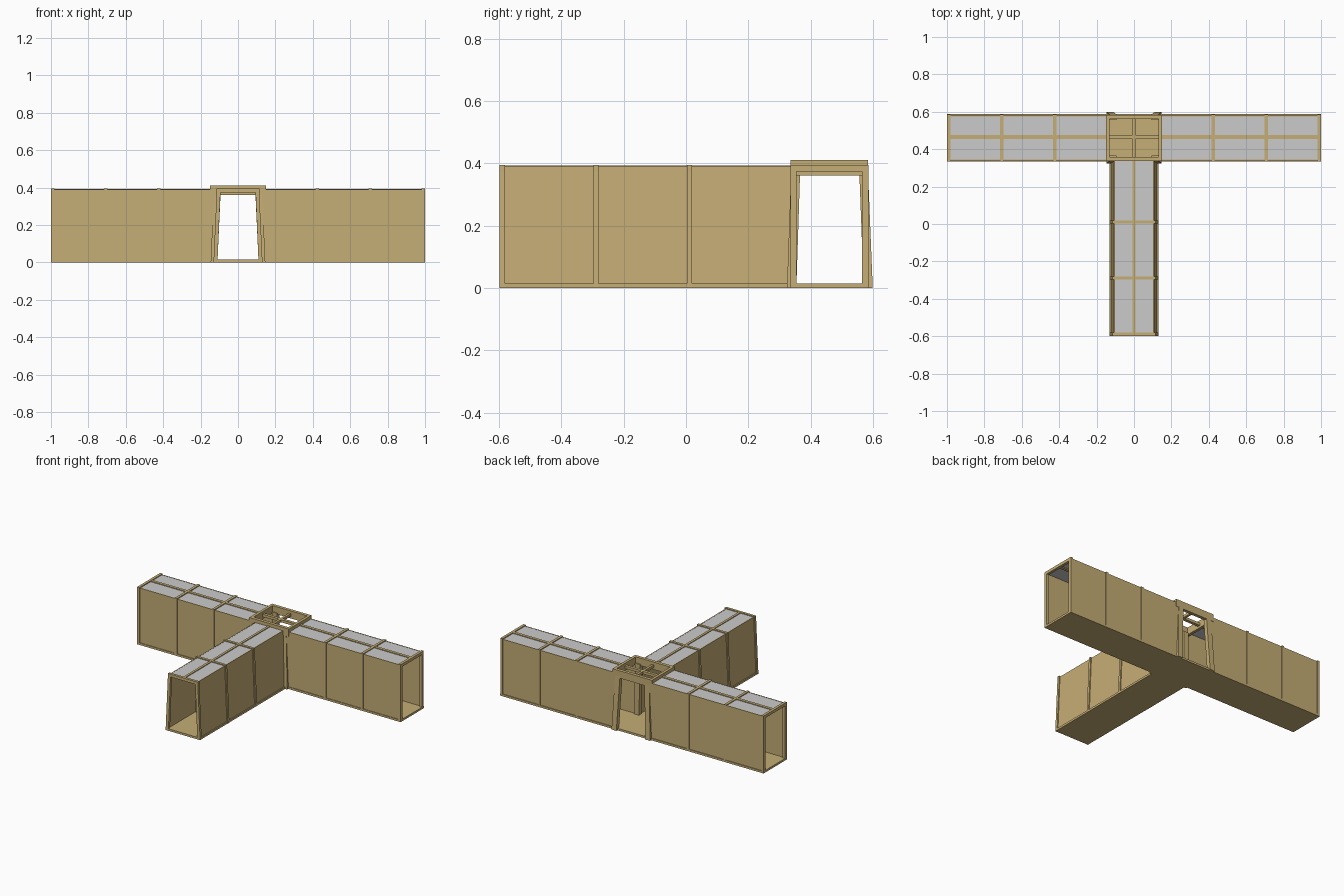
import bpy, bmesh

if "Cube" in bpy.data.objects:
    bpy.data.objects.remove(bpy.data.objects["Cube"])

tan = bpy.data.materials.new("sand_panel")
tan.diffuse_color = (0.56, 0.42, 0.18, 1)
tan.use_nodes = True
tan.node_tree.nodes["Principled BSDF"].inputs["Base Color"].default_value = tan.diffuse_color


def prism(name, low, z0, z1, high=None, mat=tan):
    """Block between a bottom and a top rectangle, each (x0, x1, y0, y1)."""
    bm = bmesh.new()
    rings = []
    for (x0, x1, y0, y1), z in ((low, z0), (high or low, z1)):
        rings.append([bm.verts.new((x, y, z)) for x, y in
                      ((x0, y0), (x1, y0), (x1, y1), (x0, y1))])
    a, b = rings
    bm.faces.new(a[::-1])
    bm.faces.new(b)
    for i in range(4):
        j = (i + 1) % 4
        bm.faces.new((a[i], a[j], b[j], b[i]))
    bmesh.ops.recalc_face_normals(bm, faces=bm.faces)
    me = bpy.data.meshes.new(name)
    bm.to_mesh(me)
    bm.free()
    ob = bpy.data.objects.new(name, me)
    bpy.context.collection.objects.link(ob)
    if mat:
        me.materials.append(mat)
    return ob


def flip(r, s):
    """Mirror a rectangle across x = 0 when s is -1."""
    return r if s > 0 else (-r[1], -r[0], r[2], r[3])


def pair(name, low, z0, z1, high=None, mat=tan):
    for s, side in ((-1, "left"), (1, "right")):
        prism(f"{side}_{name}", flip(low, s), z0, z1,
              flip(high, s) if high else None, mat)


Y0, Y1, YC = 0.335, 0.587, 0.465     # cross corridor front, back, centre
TOP = 0.393

# Floors
prism("cross_floor", (-1, 1, Y0, Y1), 0, 0.014)
prism("stem_floor", (-0.13, 0.13, -0.597, Y0), 0, 0.014)

# Cross corridor: walls, roof panels, ridge beams, eave rails
pair("front_wall", (0.125, 0.99, 0.339, 0.345), 0.014, TOP - 0.004)
pair("back_wall", (0.125, 0.99, 0.576, 0.582), 0.014, TOP - 0.004)
pair("roof_panel", (0.14, 0.99, 0.345, 0.576), 0.383, 0.388, mat=None)
pair("ridge_beam", (0.14, 0.995, YC - 0.01, YC + 0.01), 0.376, TOP)

# Cross corridor rib frames
for x in (0.415, 0.698, 0.982):
    pair("front_rib", (x, x + 0.018, Y0, Y0 + 0.02), 0, TOP)
    pair("back_rib", (x, x + 0.018, Y1 - 0.022, Y1 - 0.001), 0, TOP)
    pair("rib_crossbar", (x, x + 0.018, Y0, Y1 - 0.001), 0.374, TOP + 0.001)

# Stem corridor: leaning walls, roof, ridge beam
pair("stem_wall", (0.116, 0.123, -0.592, Y0 + 0.01), 0.014, TOP - 0.004,
     (0.101, 0.107, -0.592, Y0 + 0.01))
prism("stem_roof", (-0.103, 0.103, -0.592, 0.34), 0.383, 0.388, mat=None)
prism("stem_ridge_beam", (-0.008, 0.008, -0.597, 0.345), 0.376, TOP)

# Stem rib frames
for y in (-0.598, -0.297, 0.003):
    pair("stem_rib", (0.11, 0.131, y, y + 0.017), 0, TOP,
         (0.093, 0.113, y, y + 0.017))
    prism("stem_rib_crossbar", (-0.114, 0.114, y, y + 0.017), 0.374, TOP + 0.001)

# Junction: leaning corner posts
pair("back_post", (0.11, 0.146, 0.57, 0.599), 0, 0.37,
     (0.093, 0.13, 0.556, 0.584))
pair("front_post", (0.11, 0.146, 0.324, 0.354), 0, 0.37,
     (0.093, 0.13, 0.337, 0.366))

# Junction: raised roof ring with open cross beams
prism("ring_front", (-0.15, 0.15, 0.336, 0.358), 0.36, 0.411)
prism("ring_back", (-0.15, 0.15, 0.562, 0.584), 0.36, 0.411)
pair("ring_side", (0.131, 0.15, 0.357, 0.563), 0.36, 0.411)
prism("junction_beam_across", (-0.132, 0.132, YC - 0.01, YC + 0.01), 0.375, 0.393)
prism("junction_beam_along", (-0.008, 0.008, 0.357, 0.563), 0.375, 0.393)
